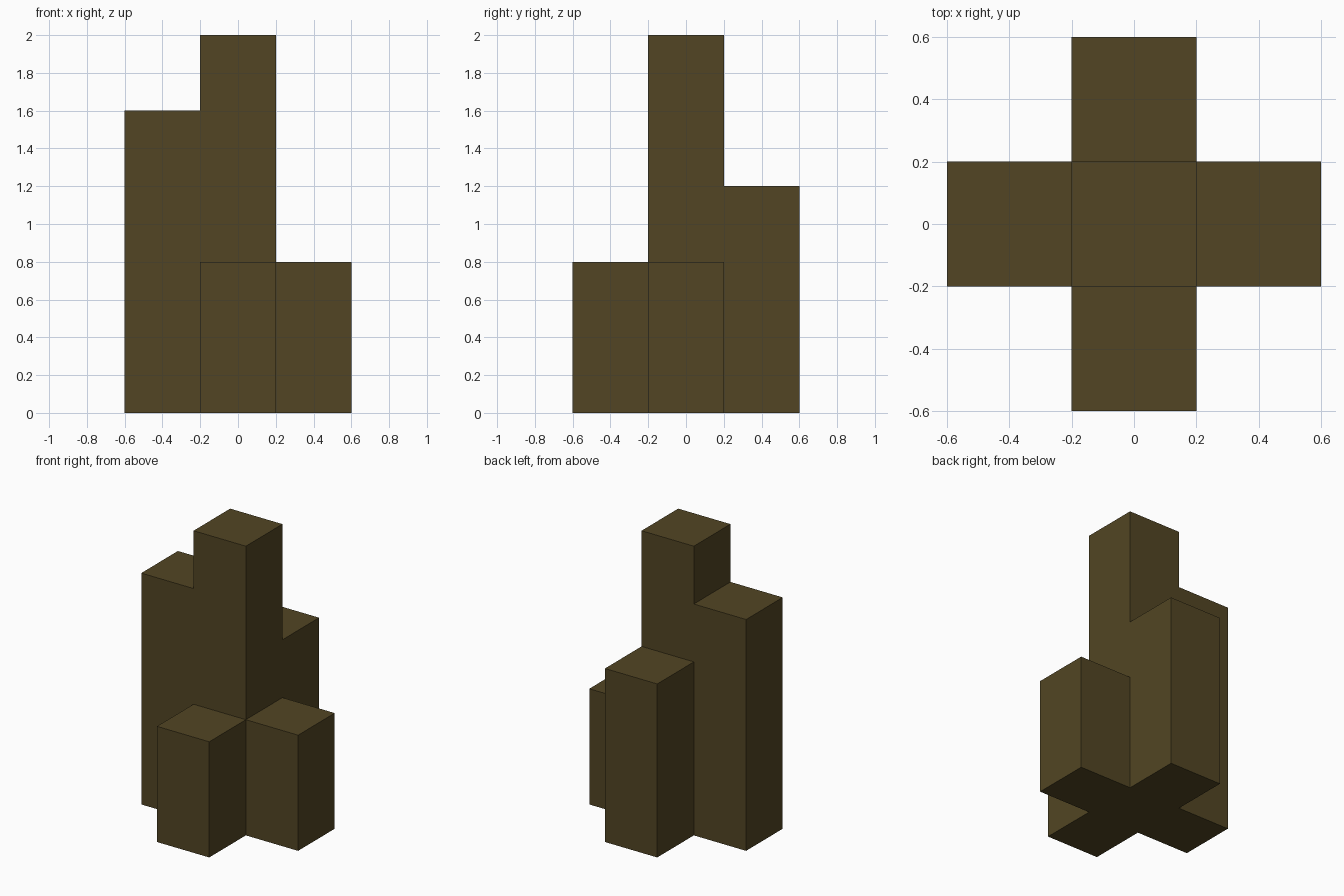
import bpy
import bmesh
from mathutils import Matrix, Vector

cube = bpy.data.objects.get("Cube")
if cube:
    bpy.data.objects.remove(cube, do_unlink=True)

WIDTH = 0.4  # side of every square column

# Single dark olive brown colour
brown = bpy.data.materials.new("dark_olive_brown")
brown.use_nodes = True
colour = (0.084, 0.060, 0.017, 1.0)
brown.diffuse_color = colour
brown.node_tree.nodes["Principled BSDF"].inputs["Base Color"].default_value = colour


def add_column(name, column, row, height):
    """Square column standing on the ground, placed by grid cell."""
    mesh = bpy.data.meshes.new(name)
    bm = bmesh.new()
    centre = Vector((column * WIDTH, row * WIDTH, height / 2))
    size = Matrix.Diagonal((WIDTH, WIDTH, height, 1))
    bmesh.ops.create_cube(bm, size=1, matrix=Matrix.Translation(centre) @ size)
    bm.to_mesh(mesh)
    bm.free()
    mesh.materials.append(brown)
    obj = bpy.data.objects.new(name, mesh)
    bpy.context.collection.objects.link(obj)


# Tall centre with four arms in a cross
add_column("center_column", 0, 0, 2.0)
add_column("right_column", -1, 0, 1.6)
add_column("back_column", 0, 1, 1.2)
add_column("left_column", 1, 0, 0.8)
add_column("front_column", 0, -1, 0.8)
